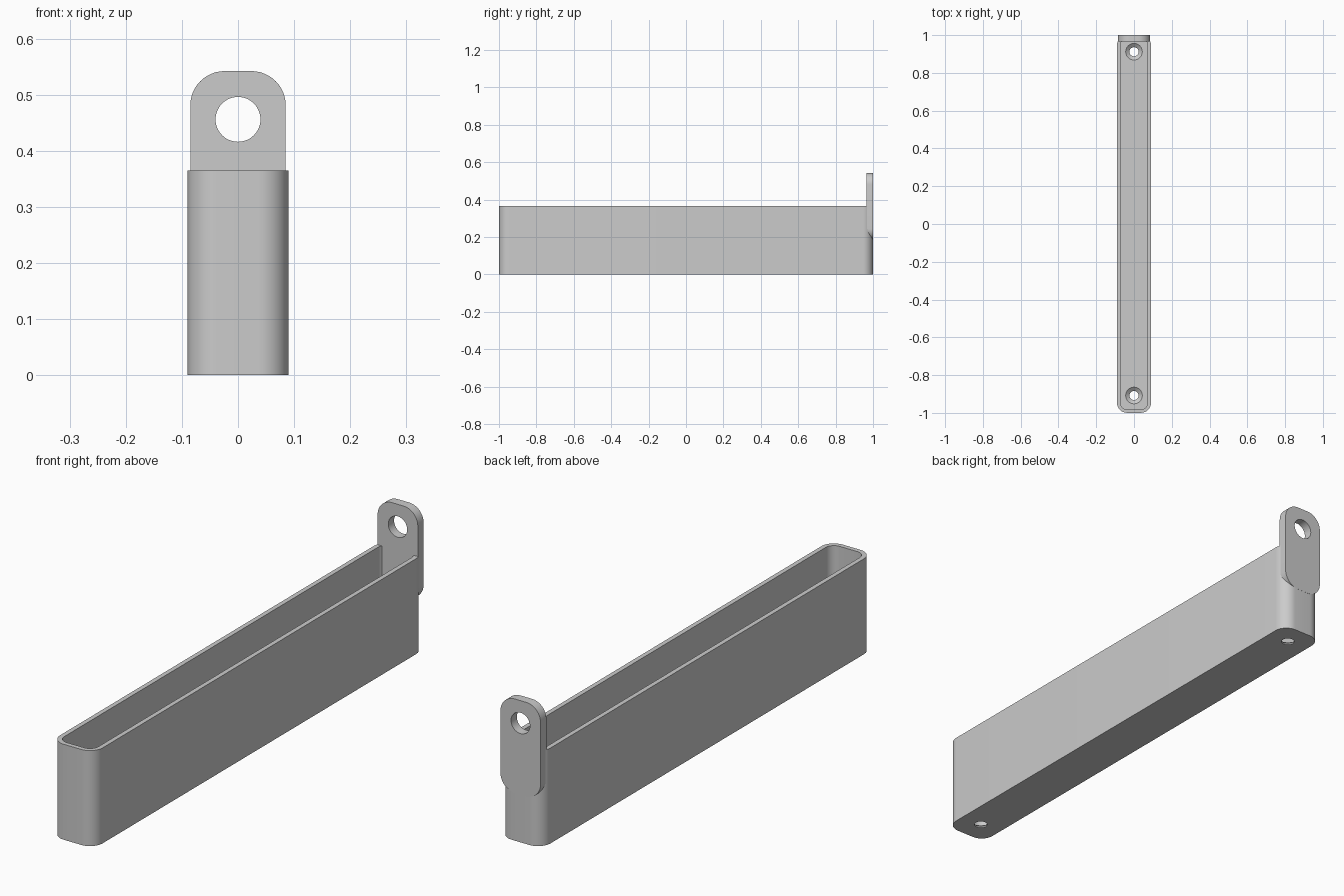
import bpy, bmesh
from math import sin, cos, pi, radians
from mathutils import Vector

default_cube = bpy.data.objects.get("Cube")
if default_cube:
    bpy.data.objects.remove(default_cube, do_unlink=True)

HALF_W, HEIGHT, WALL, FLOOR = 0.09, 0.365, 0.018, 0.022
CORNER = 0.053
END = 0.9995

grey = bpy.data.materials.new("plain grey")
grey.use_nodes = True
grey.diffuse_color = (0.6, 0.6, 0.6, 1)
grey.node_tree.nodes["Principled BSDF"].inputs["Base Color"].default_value = (0.6, 0.6, 0.6, 1)


def rounded_rect(half_w, half_h, r, steps=12):
    """Counter-clockwise outline of a rectangle with round corners."""
    pts = []
    for q, (sx, sy) in enumerate([(1, 1), (-1, 1), (-1, -1), (1, -1)]):
        for i in range(steps + 1):
            a = (q + i / steps) * pi / 2
            pts.append((sx * (half_w - r) + r * cos(a), sy * (half_h - r) + r * sin(a)))
    return pts


def circle(r, steps=48):
    return [(r * cos(2 * pi * i / steps), r * sin(2 * pi * i / steps)) for i in range(steps)]


def loft(name, rings):
    """Closed solid through a stack of matching point rings."""
    bm = bmesh.new()
    loops = [[bm.verts.new(p) for p in ring] for ring in rings]
    for low, high in zip(loops, loops[1:]):
        for i in range(len(low)):
            j = (i + 1) % len(low)
            bm.faces.new((low[i], low[j], high[j], high[i]))
    bm.faces.new(loops[0][::-1])
    bm.faces.new(loops[-1])
    bmesh.ops.recalc_face_normals(bm, faces=bm.faces)
    mesh = bpy.data.meshes.new(name)
    bm.to_mesh(mesh)
    bm.free()
    mesh.materials.append(grey)
    obj = bpy.data.objects.new(name, mesh)
    bpy.context.collection.objects.link(obj)
    return obj


def upright(name, outline, z0, z1):
    return loft(name, [[Vector((x, y, z)) for x, y in outline] for z in (z0, z1)])


def facing_back(name, outline, z, y0, y1):
    return loft(name, [[Vector((x, y, z + h)) for x, h in outline] for y in (y0, y1)])


def cut(target, cutters):
    """Subtract the cutters, bake the result and drop the cutters."""
    for c in cutters:
        c.hide_render = True
        mod = target.modifiers.new("cut", 'BOOLEAN')
        mod.operation, mod.solver, mod.object = 'DIFFERENCE', 'EXACT', c
    graph = bpy.context.evaluated_depsgraph_get()
    baked = bpy.data.meshes.new_from_object(target.evaluated_get(graph))
    target.modifiers.clear()
    target.data = baked
    for c in cutters:
        bpy.data.objects.remove(c, do_unlink=True)


# Long open tray
tray = upright("tray", rounded_rect(HALF_W, END, CORNER), 0, HEIGHT)
cavity = upright("cavity_cutter",
                 rounded_rect(HALF_W - WALL, END - WALL, CORNER - WALL), FLOOR, HEIGHT + 0.1)

# Countersunk screw holes in the floor
holes = []
for y in (-0.908, 0.912):
    stack = [(0.024, -0.05), (0.024, 0.006), (0.044, FLOOR), (0.044, FLOOR + 0.02)]
    holes.append(loft("screw_hole_cutter",
                      [[Vector((px, y + py, z)) for px, py in circle(r)] for r, z in stack]))
cut(tray, [cavity] + holes)

# Hanging tab with a round eye, set into the back end
TAB_LOW, TAB_TOP = 0.183, 0.542
tab = facing_back("hanging_tab", rounded_rect(0.085, (TAB_TOP - TAB_LOW) / 2, 0.061),
                  (TAB_LOW + TAB_TOP) / 2, 0.965, 1.0)
eye = facing_back("eye_cutter", circle(0.04), 0.456, 0.9, 1.1)
cut(tab, [eye])

# Smooth round corners, sharp edges kept
bpy.ops.object.select_all(action='DESELECT')
for obj in (tray, tab):
    obj.select_set(True)
bpy.context.view_layer.objects.active = tray
bpy.ops.object.shade_smooth_by_angle(angle=radians(30))
